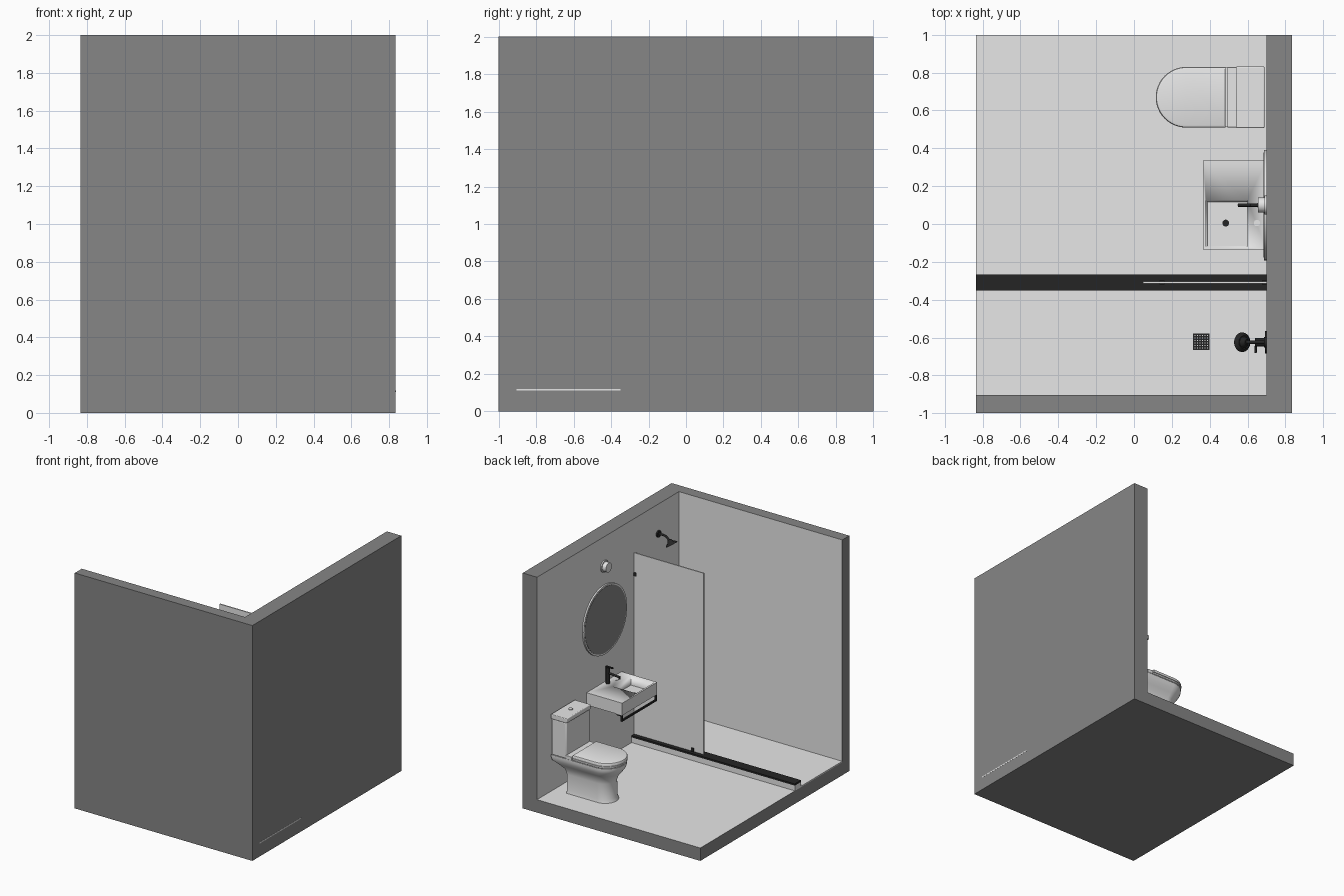
import bpy, bmesh, math
from mathutils import Matrix, Vector

if "Cube" in bpy.data.objects:
    bpy.data.objects.remove(bpy.data.objects["Cube"])


def mat(name, v):
    m = bpy.data.materials.new(name)
    m.diffuse_color = (v, v, v, 1)
    m.use_nodes = True
    m.node_tree.nodes["Principled BSDF"].inputs["Base Color"].default_value = m.diffuse_color
    return m


WHITE, GREY, BLACK = mat("white", 0.86), mat("grey", 0.24), mat("black", 0.018)


def finish(name, bm, m, bevel=0):
    bmesh.ops.recalc_face_normals(bm, faces=bm.faces)
    me = bpy.data.meshes.new(name)
    bm.to_mesh(me)
    bm.free()
    me.materials.append(m)
    me.polygons.foreach_set("use_smooth", [True] * len(me.polygons))
    me.set_sharp_from_angle(angle=math.radians(35))
    ob = bpy.data.objects.new(name, me)
    bpy.context.collection.objects.link(ob)
    if bevel:
        b = ob.modifiers.new("bevel", 'BEVEL')
        b.width, b.segments = bevel, 3
    return ob


def box(name, x, y, z, m, bevel=0, inner=None):
    """Box from ranges; faces looking along `inner` become white."""
    bm = bmesh.new()
    bmesh.ops.create_cube(bm, size=1)
    for v in bm.verts:
        v.co = [r[0] + (c + 0.5) * (r[1] - r[0]) for c, r in zip(v.co, (x, y, z))]
    ob = finish(name, bm, m, bevel)
    if inner:
        ob.data.materials.append(WHITE)
        for p in ob.data.polygons:
            p.material_index = int(p.normal.dot(Vector(inner)) > 0.9)
    return ob


def rod(name, a, b, r, m, r2=None, n=32):
    """Cylinder or cone from point a to point b."""
    a, b = Vector(a), Vector(b)
    d = b - a
    M = Matrix.Translation((a + b) / 2) @ d.to_track_quat('Z', 'Y').to_matrix().to_4x4()
    bm = bmesh.new()
    bmesh.ops.create_cone(bm, cap_ends=True, segments=n, radius1=r,
                          radius2=r if r2 is None else r2, depth=d.length, matrix=M)
    return finish(name, bm, m)


def pipe(name, pts, r, m, res=4):
    cu = bpy.data.curves.new(name, 'CURVE')
    cu.dimensions, cu.bevel_depth, cu.bevel_resolution = '3D', r, res
    cu.use_fill_caps = True
    s = cu.splines.new('POLY')
    s.points.add(len(pts) - 1)
    for p, c in zip(s.points, pts):
        p.co = (*c, 1)
    cu.materials.append(m)
    ob = bpy.data.objects.new(name, cu)
    bpy.context.collection.objects.link(ob)
    return ob


def d_loft(name, rings, m, cy=0.67, n=24):
    """Loft of D-shaped outlines: (z, front x, back x, half width)."""
    bm = bmesh.new()
    loops = []
    for z, xf, xb, w in rings:
        pts = [(xb, cy + w)]
        for i in range(n + 1):
            t = math.pi * (0.5 + i / n)
            pts.append((xf + w + w * math.cos(t), cy + w * math.sin(t)))
        pts.append((xb, cy - w))
        loops.append([bm.verts.new((px, py, z)) for px, py in pts])
    for a, b in zip(loops, loops[1:]):
        for i in range(len(a)):
            j = (i + 1) % len(a)
            bm.faces.new((a[i], a[j], b[j], b[i]))
    bm.faces.new(loops[0])
    bm.faces.new(loops[-1])
    return finish(name, bm, m)


# room shell: grey outside, white inside
X, F = 0.835, 0.11
box("floor_slab", (-X, 0.70), (-0.905, 1), (0, F), GREY, inner=(0, 0, 1))
box("right_wall", (0.70, X), (-0.905, 1), (0, 2), GREY, inner=(-1, 0, 0))
box("front_wall", (-X, X), (-1, -0.905), (0, 2), GREY, inner=(0, 1, 0))
box("shower_floor", (-X, X + 0.001), (-0.905, -0.35), (F, 0.119), WHITE)

# shower curb, glass screen and clips
box("curb", (-X, 0.70), (-0.35, -0.27), (F, 0.155), WHITE)
box("curb_cap", (-X, 0.70), (-0.352, -0.268), (0.155, 0.17), BLACK)
box("glass_screen", (0.047, 0.70), (-0.314, -0.304), (0.17, 1.71), WHITE)
for i, (x, z) in enumerate([(0.69, 1.53), (0.15, 0.185)]):
    box(f"screen_clip_{i}", (x - 0.014, x + 0.01), (-0.32, -0.298), (z - 0.015, z + 0.015), BLACK)

# shower floor drain grate
for i in range(7):
    o = i * 0.0133
    box(f"grate_bar_x_{i}", (0.312 + o, 0.320 + o), (-0.667, -0.579), (0.119, 0.125), BLACK)
    box(f"grate_bar_y_{i}", (0.312, 0.400), (-0.667 + o, -0.659 + o), (0.119, 0.124), BLACK)

# shower head on a curved arm
SY = -0.625
rod("shower_flange", (0.70, SY, 1.75), (0.688, SY, 1.75), 0.028, BLACK)
pipe("shower_arm", [(0.70, SY, 1.75), (0.65, SY, 1.752), (0.62, SY, 1.745), (0.59, SY, 1.715)], 0.009, BLACK)
rod("shower_neck", (0.597, SY, 1.725), (0.582, SY, 1.705), 0.014, BLACK, 0.03)
rod("shower_head", (0.583, SY, 1.706), (0.572, SY, 1.69), 0.035, BLACK, 0.052)

# shower valve
rod("valve_plate", (0.70, SY, 0.98), (0.692, SY, 0.98), 0.06, BLACK)
rod("valve_body", (0.692, SY, 0.98), (0.64, SY, 0.98), 0.022, BLACK)
pipe("valve_lever", [(0.645, SY, 0.98), (0.643, SY - 0.055, 0.965)], 0.006, BLACK)

# sink with off-centre basin
sink = box("sink", (0.365, 0.70), (-0.135, 0.335), (0.66, 0.765), WHITE)
cut = box("basin_cutter", (0.377, 0.60), (-0.123, 0.13), (0.685, 0.80), WHITE)
for v in cut.data.vertices:
    if v.co.z < 0.7:
        v.co.x += 0.012 if v.co.x < 0.5 else -0.002
        v.co.y += 0.008 if v.co.y < 0 else -0.014
cut.hide_render = True
cut.display_type = 'WIRE'
cut.hide_set(True)
b = sink.modifiers.new("basin", 'BOOLEAN')
b.operation, b.object, b.solver = 'DIFFERENCE', cut, 'EXACT'
rod("sink_drain", (0.485, 0.005, 0.685), (0.485, 0.005, 0.690), 0.018, BLACK)
rod("tap_hole_cover", (0.65, 0.005, 0.765), (0.65, 0.005, 0.767), 0.017, WHITE)

# towel rail under the sink
box("towel_rail", (0.367, 0.381), (-0.133, 0.333), (0.605, 0.619), BLACK)
for i, y in enumerate((-0.133, 0.319)):
    box(f"towel_rail_post_{i}", (0.367, 0.381), (y, y + 0.014), (0.615, 0.662), BLACK)
    box(f"towel_rail_return_{i}", (0.375, 0.42), (y, y + 0.014), (0.648, 0.662), BLACK)

# tap
rod("tap_body", (0.665, 0.10, 0.765), (0.665, 0.10, 0.90), 0.016, BLACK)
rod("tap_spout", (0.665, 0.10, 0.855), (0.55, 0.10, 0.845), 0.009, BLACK)
rod("tap_nozzle", (0.556, 0.10, 0.848), (0.556, 0.10, 0.828), 0.008, BLACK)
box("tap_lever", (0.615, 0.68), (0.092, 0.108), (0.90, 0.909), BLACK)

# round mirror with rim, and wall lamp above it
rod("mirror_rim", (0.70, 0.10, 1.30), (0.687, 0.10, 1.30), 0.292, WHITE, n=64)
rod("mirror_glass", (0.69, 0.10, 1.30), (0.685, 0.10, 1.30), 0.278, GREY, n=64)
rod("lamp_base", (0.70, 0.10, 1.75), (0.69, 0.10, 1.75), 0.05, WHITE)
rod("lamp_shade", (0.69, 0.10, 1.75), (0.655, 0.10, 1.75), 0.04, WHITE)

# toilet
d_loft("toilet_bowl", [(F, 0.185, 0.58, 0.105), (0.14, 0.195, 0.58, 0.10), (0.27, 0.20, 0.58, 0.10),
                       (0.315, 0.185, 0.59, 0.108), (0.35, 0.155, 0.63, 0.13), (0.385, 0.13, 0.685, 0.150),
                       (0.41, 0.12, 0.688, 0.157), (0.43, 0.12, 0.688, 0.157)], WHITE)
d_loft("seat", [(0.433, 0.122, 0.485, 0.155), (0.437, 0.117, 0.485, 0.159), (0.450, 0.117, 0.485, 0.159)], WHITE)
d_loft("seat_gap", [(0.428, 0.127, 0.48, 0.15), (0.457, 0.127, 0.48, 0.15)], GREY)
d_loft("seat_lid", [(0.454, 0.115, 0.485, 0.16), (0.470, 0.115, 0.485, 0.16), (0.477, 0.119, 0.485, 0.157),
                    (0.481, 0.132, 0.48, 0.145)], WHITE)
box("hinge_block", (0.493, 0.55), (0.51, 0.83), (0.43, 0.462), WHITE, 0.004)
box("tank", (0.545, 0.687), (0.515, 0.825), (0.43, 0.735), WHITE, 0.008)
box("tank_lid", (0.538, 0.69), (0.508, 0.832), (0.735, 0.775), WHITE, 0.006)
rod("flush_button", (0.615, 0.67, 0.775), (0.615, 0.67, 0.782), 0.017, WHITE)
